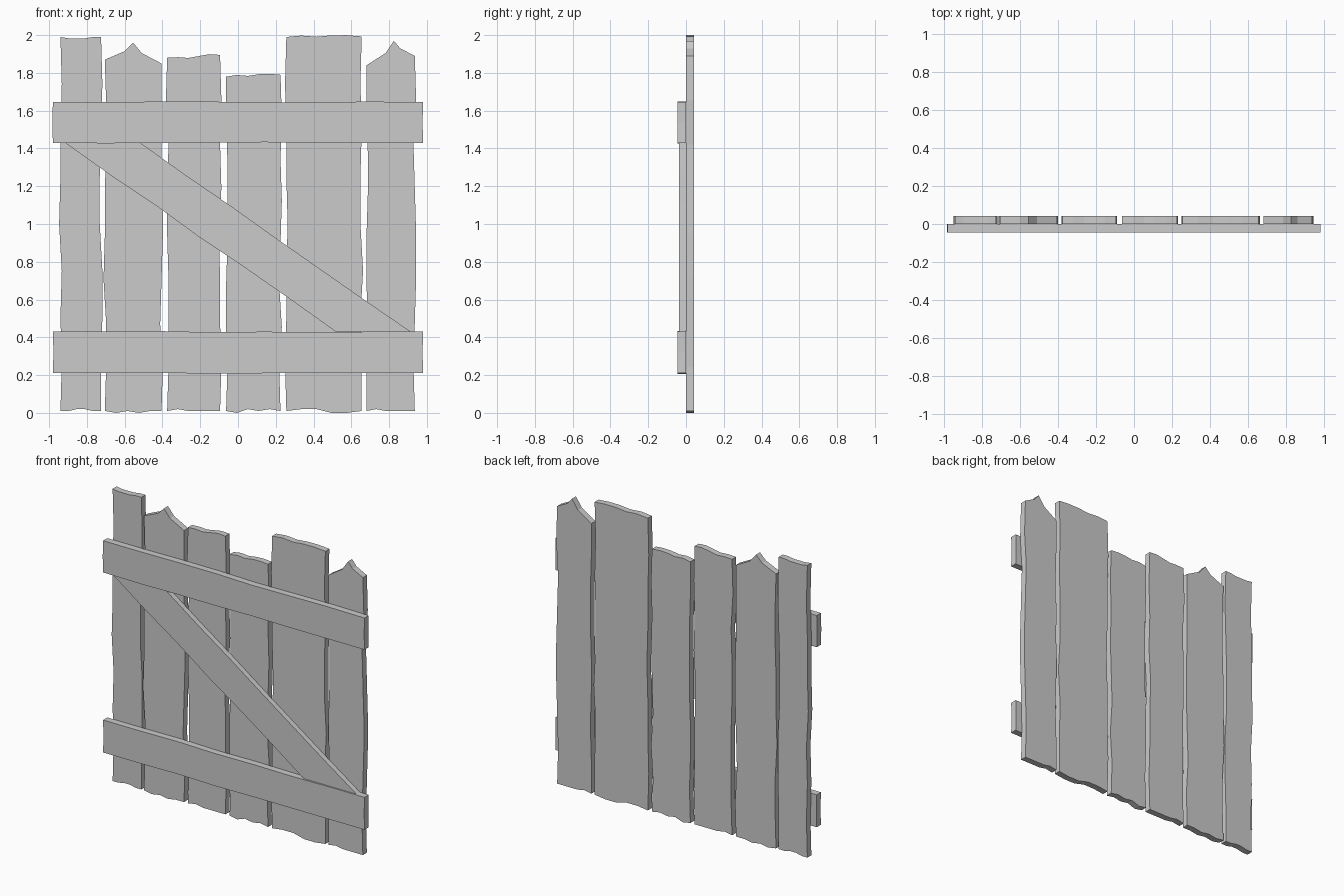
import bpy
import bmesh
import random
from mathutils import Vector

# Remove the default cube only
default = bpy.data.objects.get("Cube")
if default:
    bpy.data.objects.remove(default, do_unlink=True)

rng = random.Random(4)

# One flat grey for the whole gate
wood = bpy.data.materials.new("plain_grey_wood")
grey = (0.6, 0.6, 0.6, 1)
wood.diffuse_color = grey
wood.use_nodes = True
for node in wood.node_tree.nodes:
    if node.type == "BSDF_PRINCIPLED":
        node.inputs["Base Color"].default_value = grey

# Board thicknesses, measured from the plane where planks and rails meet
plank_depth = 0.043
rail_depth = 0.045
brace_depth = 0.036


def board(name, outline, y_front, y_back):
    """Extrude a front-view (x, z) outline into a flat board."""
    bm = bmesh.new()
    face = bm.faces.new([bm.verts.new((x, y_front, z)) for x, z in outline])
    result = bmesh.ops.extrude_face_region(bm, geom=[face])
    moved = [g for g in result["geom"] if isinstance(g, bmesh.types.BMVert)]
    bmesh.ops.translate(bm, verts=moved, vec=(0, y_back - y_front, 0))
    bmesh.ops.recalc_face_normals(bm, faces=bm.faces)
    mesh = bpy.data.meshes.new(name)
    bm.to_mesh(mesh)
    bm.free()
    mesh.materials.append(wood)
    obj = bpy.data.objects.new(name, mesh)
    bpy.context.collection.objects.link(obj)


def rough_edge(start, end, steps, wobble):
    """Points from start up to, but not including, end, knocked off the line."""
    start, end = Vector(start), Vector(end)
    sideways = (end - start).orthogonal().normalized()
    points = [start]
    for i in range(1, steps):
        offset = rng.choice((-1, 0, 1)) * wobble
        points.append(start.lerp(end, i / steps) + sideways * offset)
    return points


def pointed_end(left, peak, right):
    """Broken tip: both shoulders rise slowly, then steeply, to the peak."""
    tip = Vector(peak)
    points = []
    for corner in (left, right):
        shoulder = Vector(corner)
        rise = tip - shoulder
        halfway = shoulder + Vector((rise.x * 0.7, rise.y * 0.5))
        points.append((shoulder, halfway))
    (left_corner, left_mid), (right_corner, right_mid) = points
    return [left_corner, left_mid, tip, right_mid]


def plank(name, left, right, top_left, top_right, peak=None):
    """Upright plank with wavy sides, a ragged foot and a ragged or pointed top."""
    foot = 0.01
    foot_left, foot_right = (left, foot), (right, foot)
    head_left, head_right = (left, top_left), (right, top_right)
    outline = rough_edge(foot_left, head_left, steps=8, wobble=0.007)
    if peak:
        outline += pointed_end(head_left, peak, head_right)
    else:
        outline += rough_edge(head_left, head_right, steps=5, wobble=0.007)
    outline += rough_edge(head_right, foot_right, steps=8, wobble=0.007)
    outline += rough_edge(foot_right, foot_left, steps=5, wobble=foot)
    board(name, outline, y_front=0, y_back=plank_depth)


def rail(name, bottom, top, reach):
    """Horizontal rail with slightly uneven long edges."""
    outline = rough_edge((-reach, bottom), (-reach, top), steps=2, wobble=0.003)
    outline += rough_edge((-reach, top), (reach, top), steps=7, wobble=0.003)
    outline += rough_edge((reach, top), (reach, bottom), steps=2, wobble=0.003)
    outline += rough_edge((reach, bottom), (-reach, bottom), steps=7, wobble=0.003)
    board(name, outline, y_front=-rail_depth, y_back=0)


def brace(name, bottom, top, outer, inner):
    """Diagonal brace, cut level where it meets the rails."""
    upper_outer, upper_inner = (-outer, top), (-inner, top)
    lower_outer, lower_inner = (outer, bottom), (inner, bottom)
    outline = [Vector(upper_outer)]
    outline += rough_edge(upper_inner, lower_outer, steps=6, wobble=0.003)
    outline.append(Vector(lower_outer))
    outline += rough_edge(lower_inner, upper_outer, steps=6, wobble=0.003)
    board(name, outline, y_front=-brace_depth, y_back=0)


# Upright planks, from the model's right to its left
plank("plank_far_right", left=-0.94, right=-0.725, top_left=1.99, top_right=1.99)
plank("plank_pointed_right", left=-0.705, right=-0.405, top_left=1.87,
      top_right=1.85, peak=(-0.555, 1.96))
plank("plank_middle_right", left=-0.375, right=-0.095, top_left=1.88, top_right=1.895)
plank("plank_middle_left", left=-0.063, right=0.225, top_left=1.78, top_right=1.79)
plank("plank_wide_left", left=0.256, right=0.655, top_left=1.99, top_right=1.993)
plank("plank_pointed_left", left=0.68, right=0.936, top_left=1.84,
      top_right=1.89, peak=(0.825, 1.97))

# Rails across the front, with the diagonal brace between them
rail("upper_rail", bottom=1.43, top=1.645, reach=0.98)
rail("lower_rail", bottom=0.21, top=0.43, reach=0.98)
brace("diagonal_brace", bottom=0.43, top=1.43, outer=0.915, inner=0.517)
